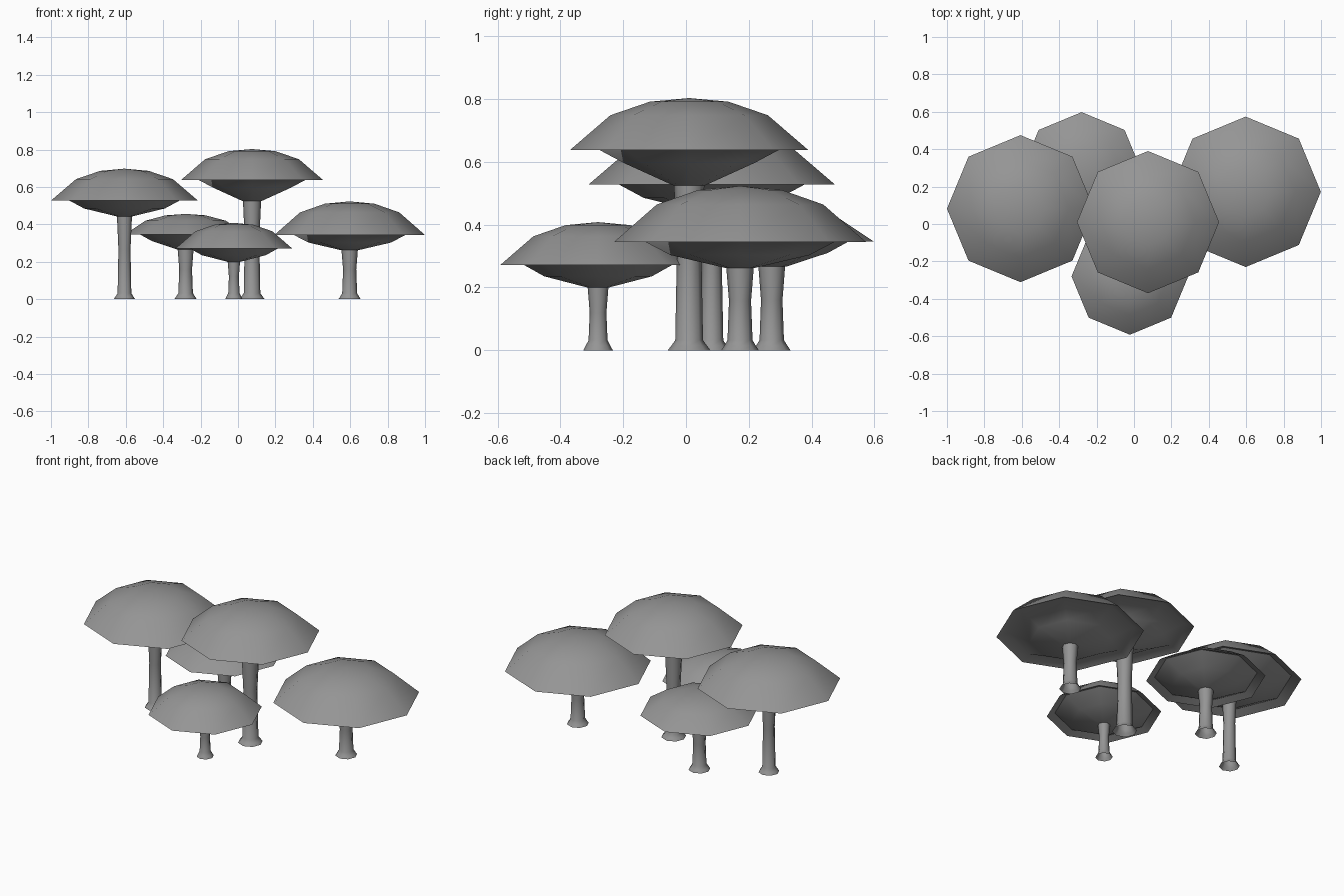
import bpy
import math

if "Cube" in bpy.data.objects:
    bpy.data.objects.remove(bpy.data.objects["Cube"])

SIDES = 8

# Dark grey shared by every part
grey = bpy.data.materials.new("dark_grey")
grey.diffuse_color = (0.3, 0.3, 0.3, 1)
grey.use_nodes = True
grey.node_tree.nodes["Principled BSDF"].inputs["Base Color"].default_value = grey.diffuse_color


def lathe(name, profile, loc):
    """Spin a (radius, z) profile into an 8-sided surface; zero radius makes a pole."""
    verts, faces, rings = [], [], []
    for r, z in profile:
        n = 1 if r == 0 else SIDES
        rings.append([len(verts) + i for i in range(n)])
        for i in range(n):
            a = 2 * math.pi * i / SIDES
            verts.append((r * math.cos(a), r * math.sin(a), z))
    for lo, hi in zip(rings, rings[1:]):
        for i in range(SIDES):
            j = (i + 1) % SIDES
            if len(lo) == 1:
                faces.append((lo[0], hi[j], hi[i]))
            elif len(hi) == 1:
                faces.append((lo[i], lo[j], hi[0]))
            else:
                faces.append((lo[i], lo[j], hi[j], hi[i]))
    mesh = bpy.data.meshes.new(name)
    mesh.from_pydata(verts, [], faces)
    mesh.materials.append(grey)
    obj = bpy.data.objects.new(name, mesh)
    bpy.context.collection.objects.link(obj)
    obj.location = loc
    bpy.ops.object.select_all(action='DESELECT')
    obj.select_set(True)
    bpy.context.view_layer.objects.active = obj
    bpy.ops.object.shade_smooth_by_angle(angle=math.radians(55))
    return obj


def mushroom(label, x, y, radius, rim, top, under, bulge, stem_r, foot_r):
    h = top - rim
    depth = rim - under
    # Cap: gill cone below, recessed lip, then the faceted dome
    lathe(label + "_cap", [
        (0, -depth),
        (stem_r * 1.25, -depth),
        (0.55 * radius, -bulge * depth),
        (0.86 * radius, 0.06 * radius),
        (radius, 0),
        (0.66 * radius, 0.67 * h),
        (0.33 * radius, 0.93 * h),
        (0, h),
    ], (x, y, rim))
    # Stem: flared open foot, slim waist, slightly wider neck
    lathe(label + "_stem", [
        (foot_r, 0),
        (foot_r * 0.84, 0.014),
        (stem_r * 1.08, 0.032),
        (stem_r * 0.95, under * 0.6),
        (stem_r * 1.18, under),
        (stem_r * 1.18, under + 0.02),
    ], (x, y, 0))


# label, x, y, cap radius, rim z, top z, underside z, gill bulge, stem radius, foot radius
mushroom("left_mushroom", -0.607, 0.082, 0.393, 0.527, 0.698, 0.443, 0.5, 0.034, 0.057)
mushroom("centre_mushroom", 0.075, 0.01, 0.38, 0.637, 0.803, 0.525, 0.36, 0.041, 0.068)
mushroom("right_mushroom", 0.597, 0.172, 0.402, 0.344, 0.523, 0.262, 0.5, 0.037, 0.06)
mushroom("front_mushroom", -0.022, -0.28, 0.312, 0.271, 0.408, 0.2, 0.5, 0.028, 0.047)
mushroom("back_mushroom", -0.28, 0.273, 0.325, 0.346, 0.456, 0.266, 0.45, 0.036, 0.06)
